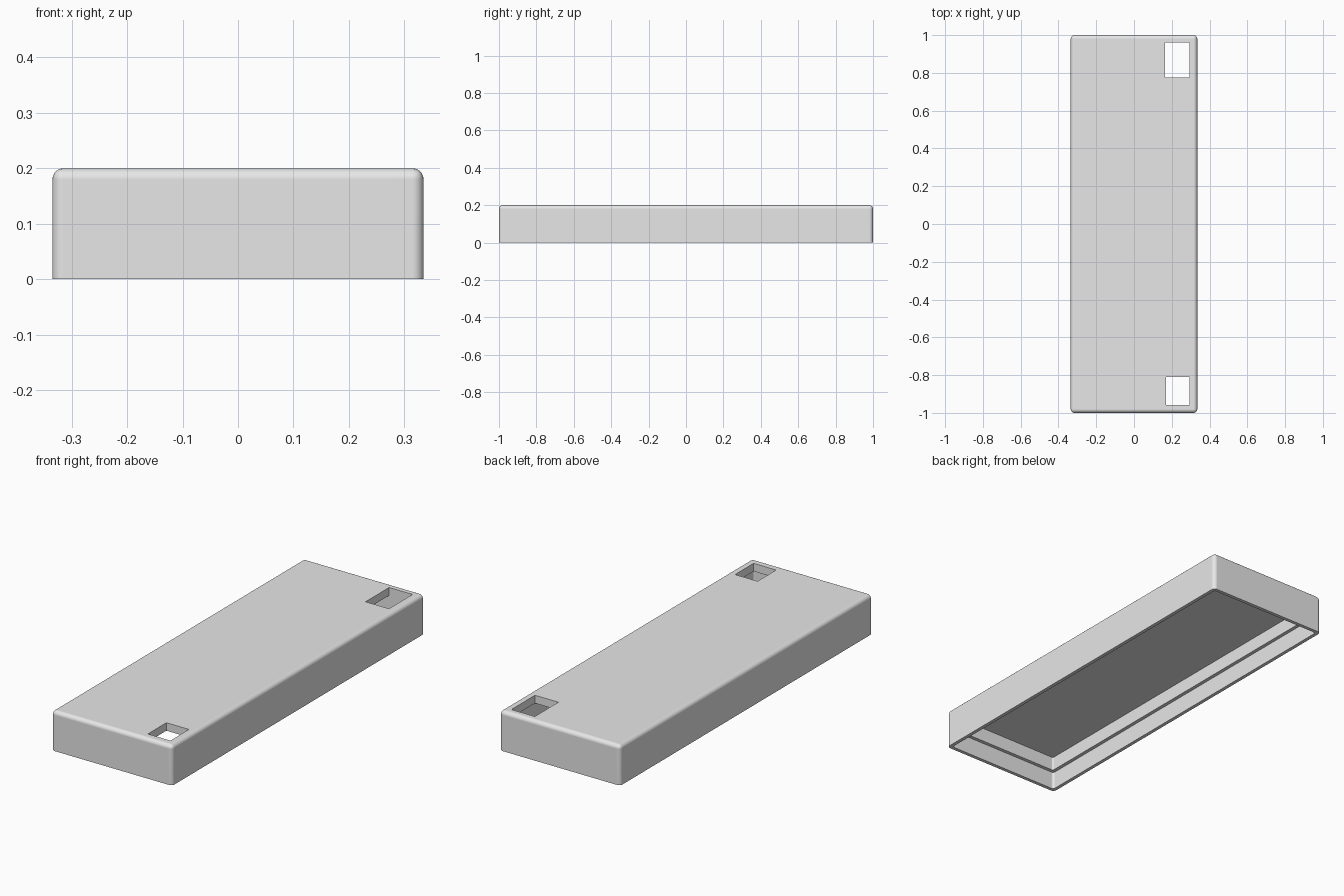
import bpy
import bmesh
import math

default_cube = bpy.data.objects.get("Cube")
if default_cube:
    bpy.data.objects.remove(default_cube, do_unlink=True)

WIDTH, LENGTH, HEIGHT = 0.67, 2.0, 0.2
RIM = 0.018          # wall thickness at the open bottom
LEDGE = 0.018        # extra wall thickness above the step
STEP_Z, CEILING_Z = 0.09, 0.16

grey = bpy.data.materials.new("plain grey")
grey.use_nodes = True
grey.diffuse_color = (0.8, 0.8, 0.8, 1)
grey.node_tree.nodes["Principled BSDF"].inputs["Base Color"].default_value = (0.8, 0.8, 0.8, 1)


def box(name, low, high, radius=0.0, round_top=False):
    """Box between two corners, with rounded upright edges and optionally top edges."""
    bm = bmesh.new()
    bmesh.ops.create_cube(bm, size=1)
    for v in bm.verts:
        v.co = [(a + b) / 2 + c * (b - a) for a, b, c in zip(low, high, v.co)]
    if radius:
        top = max(v.co.z for v in bm.verts)
        edges = []
        for e in bm.edges:
            a, b = e.verts
            upright = abs(a.co.z - b.co.z) > 1e-4
            at_top = min(a.co.z, b.co.z) > top - 1e-4
            if upright or (round_top and at_top):
                edges.append(e)
        bmesh.ops.bevel(bm, geom=edges, offset=radius, segments=5,
                        profile=0.5, affect='EDGES')
    mesh = bpy.data.meshes.new(name)
    bm.to_mesh(mesh)
    bm.free()
    obj = bpy.data.objects.new(name, mesh)
    bpy.context.collection.objects.link(obj)
    mesh.materials.append(grey)
    return obj


def centred(name, inset, bottom, top, radius, round_top=False):
    x, y = WIDTH / 2 - inset, LENGTH / 2 - inset
    return box(name, (-x, -y, bottom), (x, y, top), radius, round_top)


# Outer cover with rounded top and corners
cover = centred("cover", 0, 0, HEIGHT, 0.02, True)

# Stepped hollow, open at the bottom, and two windows through the top
cutters = [
    centred("lower_hollow_cutter", RIM, -0.1, STEP_Z, 0.012),
    centred("upper_hollow_cutter", RIM + LEDGE, -0.05, CEILING_Z, 0.008),
    box("back_window_cutter", (0.165, 0.775, 0.12), (0.295, 0.962, 0.3)),
    box("front_window_cutter", (0.17, -0.957, 0.12), (0.295, -0.81, 0.3)),
]

bpy.ops.object.select_all(action='DESELECT')
bpy.context.view_layer.objects.active = cover
cover.select_set(True)
for cutter in cutters:
    mod = cover.modifiers.new("cut", 'BOOLEAN')
    mod.operation = 'DIFFERENCE'
    mod.solver = 'EXACT'
    mod.object = cutter
    bpy.ops.object.modifier_apply(modifier=mod.name)
    bpy.data.objects.remove(cutter, do_unlink=True)

# Smooth the rounded edges, keep the flats flat
bpy.ops.object.shade_smooth_by_angle(angle=math.radians(35))
flat = cover.modifiers.new("flat faces", 'WEIGHTED_NORMAL')
flat.keep_sharp = True
